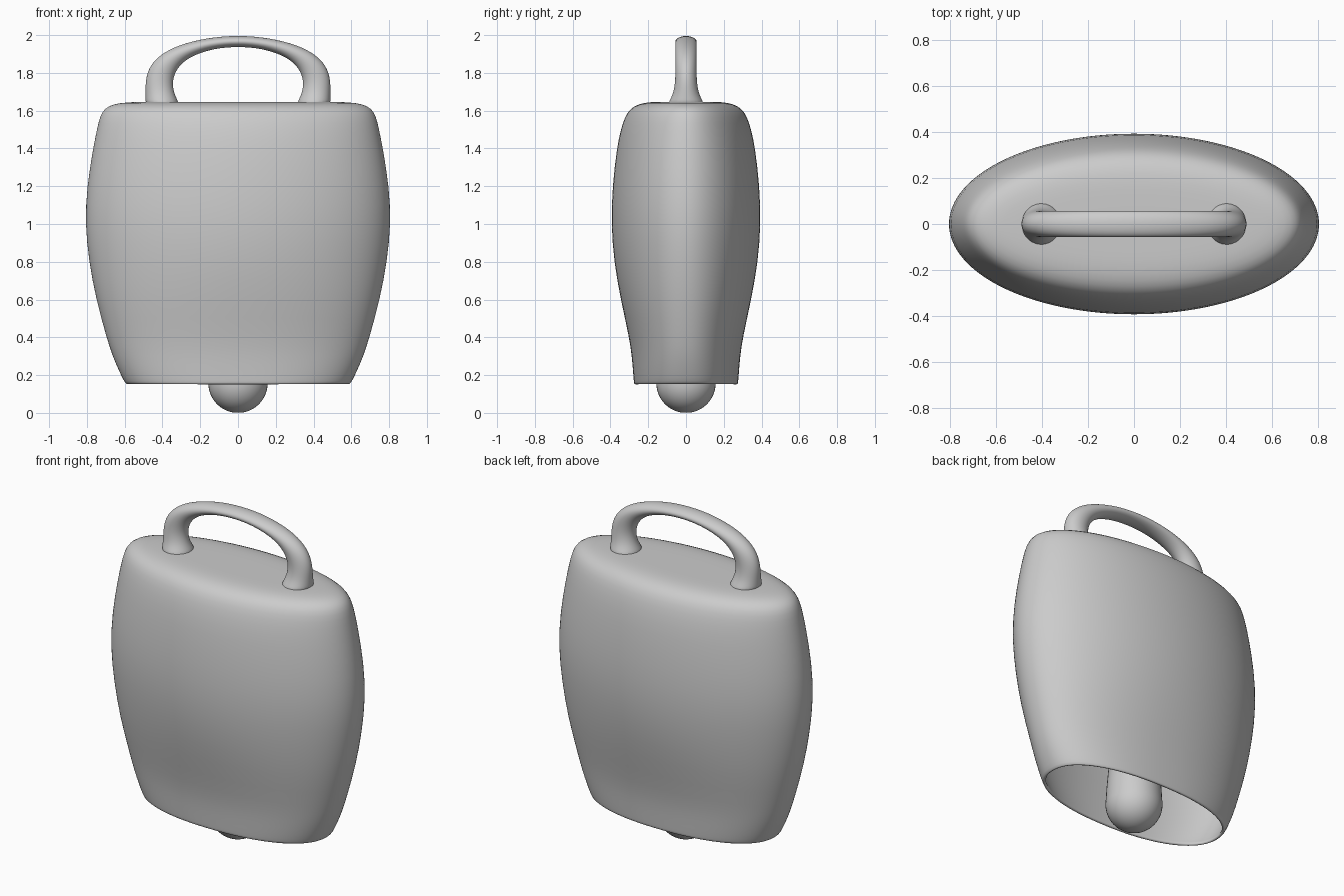
import bpy, bmesh
from math import sin, cos, pi, copysign

if "Cube" in bpy.data.objects:
    bpy.data.objects.remove(bpy.data.objects["Cube"])


def loft(name, rings, cap_start=False, cap_end=False):
    """Skin a list of equal-length point rings into a mesh object."""
    bm = bmesh.new()
    loops = [[bm.verts.new(p) for p in ring] for ring in rings]
    n = len(loops[0])
    for a, b in zip(loops, loops[1:]):
        for i in range(n):
            j = (i + 1) % n
            bm.faces.new((a[i], a[j], b[j], b[i]))
    if cap_start:
        bm.faces.new(loops[0][::-1])
    if cap_end:
        bm.faces.new(loops[-1])
    for f in bm.faces:
        f.smooth = True
    mesh = bpy.data.meshes.new(name)
    bm.to_mesh(mesh)
    bm.free()
    obj = bpy.data.objects.new(name, mesh)
    bpy.context.collection.objects.link(obj)
    return obj


def oval(rx, ry, z, power=2.0, n=64):
    """Horizontal ellipse; power above 2 squares it off."""
    def s(v):
        return copysign(abs(v) ** (2 / power), v)
    return [(rx * s(cos(2 * pi * i / n)), ry * s(sin(2 * pi * i / n)), z)
            for i in range(n)]


def subdivide(obj, levels=1):
    m = obj.modifiers.new("smooth", 'SUBSURF')
    m.levels = m.render_levels = levels


# Bell body: half width, half depth, height, squareness
profile = [
    (0.590, 0.275, 0.150, 2.25), (0.601, 0.276, 0.162, 2.25),
    (0.625, 0.280, 0.210, 2.25), (0.665, 0.287, 0.300, 2.2),
    (0.697, 0.301, 0.400, 2.15), (0.752, 0.346, 0.600, 2.1),
    (0.790, 0.382, 0.800, 2.0), (0.811, 0.397, 1.000, 2.0),
    (0.801, 0.390, 1.200, 2.0), (0.768, 0.367, 1.400, 2.0),
    (0.748, 0.346, 1.500, 2.0), (0.732, 0.323, 1.570, 2.0),
    (0.708, 0.294, 1.612, 2.0), (0.660, 0.250, 1.636, 2.0),
    (0.580, 0.190, 1.646, 2.0), (0.420, 0.120, 1.647, 2.0),
    (0.200, 0.050, 1.647, 2.0), (0.040, 0.010, 1.647, 2.0)]
body = loft("bell_body", [oval(*p) for p in profile], cap_end=True)
wall = body.modifiers.new("wall", 'SOLIDIFY')
wall.thickness = 0.018
wall.offset = -1
subdivide(body)

# Clapper: round bottom, tapering up to the inside of the roof
R = 0.157
clapper_rings = [oval(R * sin(a), R * sin(a), R - R * cos(a), n=40)
                 for a in [pi / 2 * k / 12 for k in range(1, 13)]]
clapper_rings[0] = oval(0.021, 0.021, 0.001, n=40)
clapper_rings += [oval(r, r, z, n=40) for r, z in
                  [(0.152, 0.25), (0.142, 0.37), (0.115, 0.7),
                   (0.09, 1.1), (0.07, 1.64)]]
loft("clapper", clapper_rings, cap_start=True, cap_end=True)

# Handle: outer x, z, inner x, z, half depth along one side of the arch
half = [
    (0.490, 1.620, 0.305, 1.620, 0.105), (0.490, 1.660, 0.322, 1.660, 0.084),
    (0.490, 1.700, 0.338, 1.695, 0.066), (0.490, 1.770, 0.347, 1.745, 0.057),
    (0.466, 1.840, 0.335, 1.800, 0.057), (0.410, 1.898, 0.300, 1.850, 0.057),
    (0.320, 1.946, 0.240, 1.892, 0.057), (0.170, 1.986, 0.130, 1.929, 0.057)]
path = half + [(0, 2.0, 0, 1.94, 0.057)]
path += [(-a, b, -c, d, e) for a, b, c, d, e in reversed(half)]
handle_rings = []
for ox, oz, ix, iz, depth in path:
    cx, cz, dx, dz = (ox + ix) / 2, (oz + iz) / 2, (ox - ix) / 2, (oz - iz) / 2
    handle_rings.append([(cx + dx * cos(t), depth * sin(t), cz + dz * cos(t))
                         for t in [2 * pi * i / 24 for i in range(24)]])
handle = loft("handle", handle_rings, cap_start=True, cap_end=True)
bm = bmesh.new()
bm.from_mesh(handle.data)
bmesh.ops.recalc_face_normals(bm, faces=bm.faces)
bm.to_mesh(handle.data)
bm.free()
subdivide(handle, 2)
